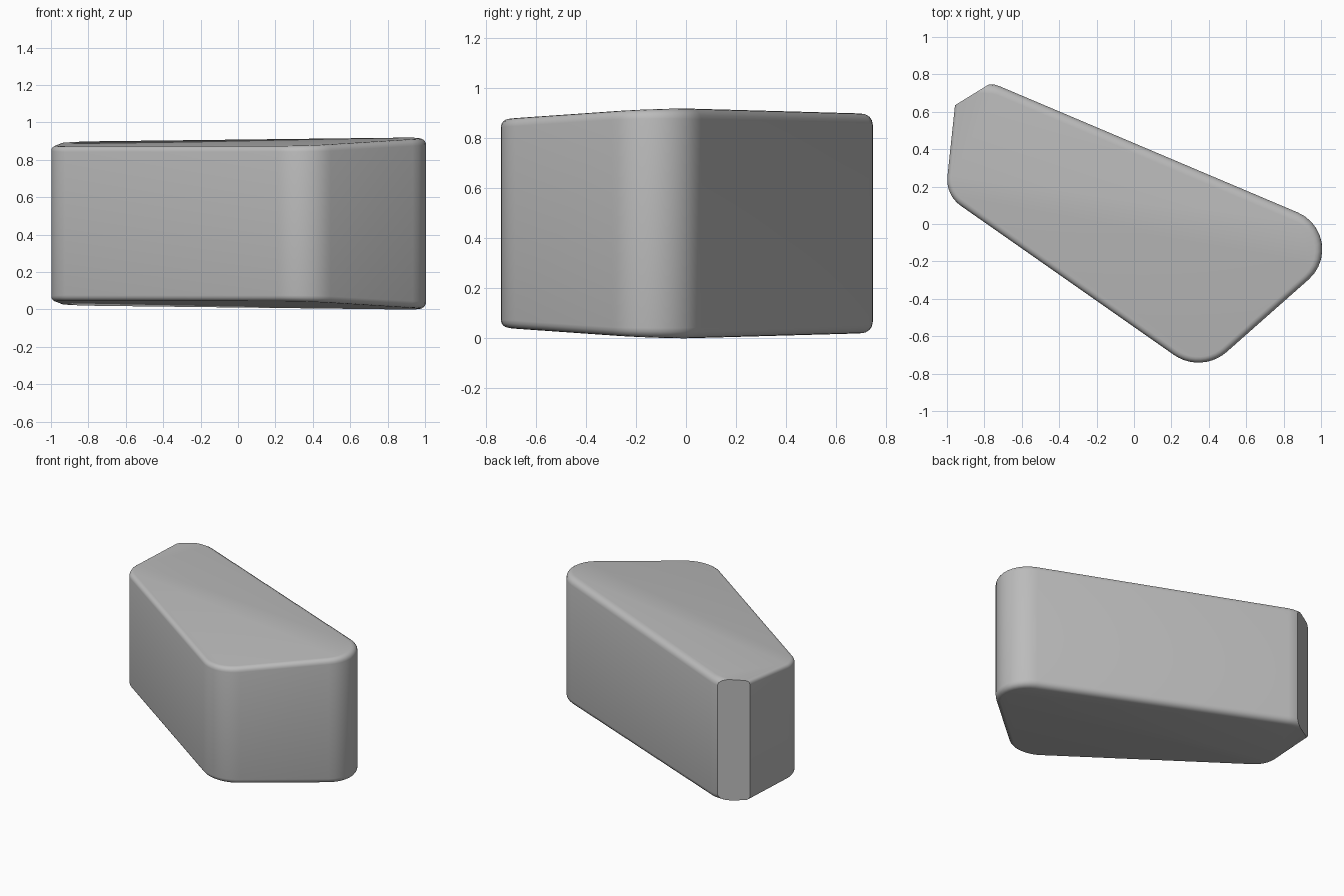
import bpy
import bmesh
import math
from mathutils import Vector

old = bpy.data.objects.get("Cube")
if old:
    bpy.data.objects.remove(old, do_unlink=True)

HEIGHT = 0.915

grey = bpy.data.materials.new("light grey")
grey.use_nodes = True
grey.diffuse_color = (0.5, 0.5, 0.5, 1)
grey.node_tree.nodes["Principled BSDF"].inputs["Base Color"].default_value = (0.5, 0.5, 0.5, 1)


def round_corner(before, corner, after, reach, steps=10):
    """Arc that touches both sides of a corner at the given reach."""
    p = Vector(corner)
    d1 = (Vector(before) - p).normalized()
    d2 = (Vector(after) - p).normalized()
    half = d1.angle(d2) / 2
    centre = p + (d1 + d2).normalized() * reach / math.cos(half)
    start, end = p + d1 * reach - centre, p + d2 * reach - centre
    sweep = start.angle(end)
    return [centre + (start * math.sin(sweep * (1 - i / steps)) + end * math.sin(sweep * i / steps))
            / math.sin(sweep) for i in range(steps + 1)]


# Outline, counter-clockwise: position, corner reach, rim size of the side that follows
corners = [
    ((-0.957, 0.635), 0, 0.5),
    ((-1.008, 0.155), 0.10, 0.6),
    ((0.361, -0.803), 0.18, 0.65),
    ((1.189, -0.071), 0.34, 1.0),
    ((-0.71, 0.733), 0, 1.0),
    ((-0.745, 0.745), 0, 1.0),
    ((-0.775, 0.747), 0, 0.0),
]
outline, rims = [], []
for i, (point, reach, rim) in enumerate(corners):
    if reach:
        arc = round_corner(corners[i - 1][0], point, corners[(i + 1) % len(corners)][0], reach)
        previous = corners[i - 1][2]
        outline += arc
        rims += [previous + (rim - previous) * k / (len(arc) - 1) for k in range(len(arc))]
    else:
        outline.append(Vector(point))
        rims.append(rim)


# Block with gently sloping top, mirrored underneath
def top_height(p):
    return 0.892 + 0.028 * p.x + 0.038 * p.y


bm = bmesh.new()
weight = bm.edges.layers.float.new("bevel_weight_edge")
upper = [bm.verts.new((p.x, p.y, top_height(p))) for p in outline]
lower = [bm.verts.new((p.x, p.y, HEIGHT - top_height(p))) for p in outline]
bm.faces.new(upper)
bm.faces.new(lower[::-1])
for i in range(len(outline)):
    j = (i + 1) % len(outline)
    bm.faces.new((lower[i], lower[j], upper[j], upper[i]))
    for ring in (upper, lower):
        bm.edges.get((ring[i], ring[j]))[weight] = rims[i]
bmesh.ops.recalc_face_normals(bm, faces=bm.faces)

mesh = bpy.data.meshes.new("angled_block")
bm.to_mesh(mesh)
bm.free()
mesh.materials.append(grey)
block = bpy.data.objects.new("angled_block", mesh)
bpy.context.collection.objects.link(block)

# Rounded rims
bevel = block.modifiers.new("rounded_rims", 'BEVEL')
bevel.limit_method = 'WEIGHT'
bevel.width = 0.05
bevel.segments = 4
bevel.use_clamp_overlap = False

bpy.context.view_layer.objects.active = block
block.select_set(True)
bpy.ops.object.modifier_apply(modifier=bevel.name)
bpy.ops.object.shade_smooth_by_angle(angle=math.radians(30))

# Stand the block on the ground
lowest = min(v.co.z for v in mesh.vertices)
for v in mesh.vertices:
    v.co.z -= lowest
